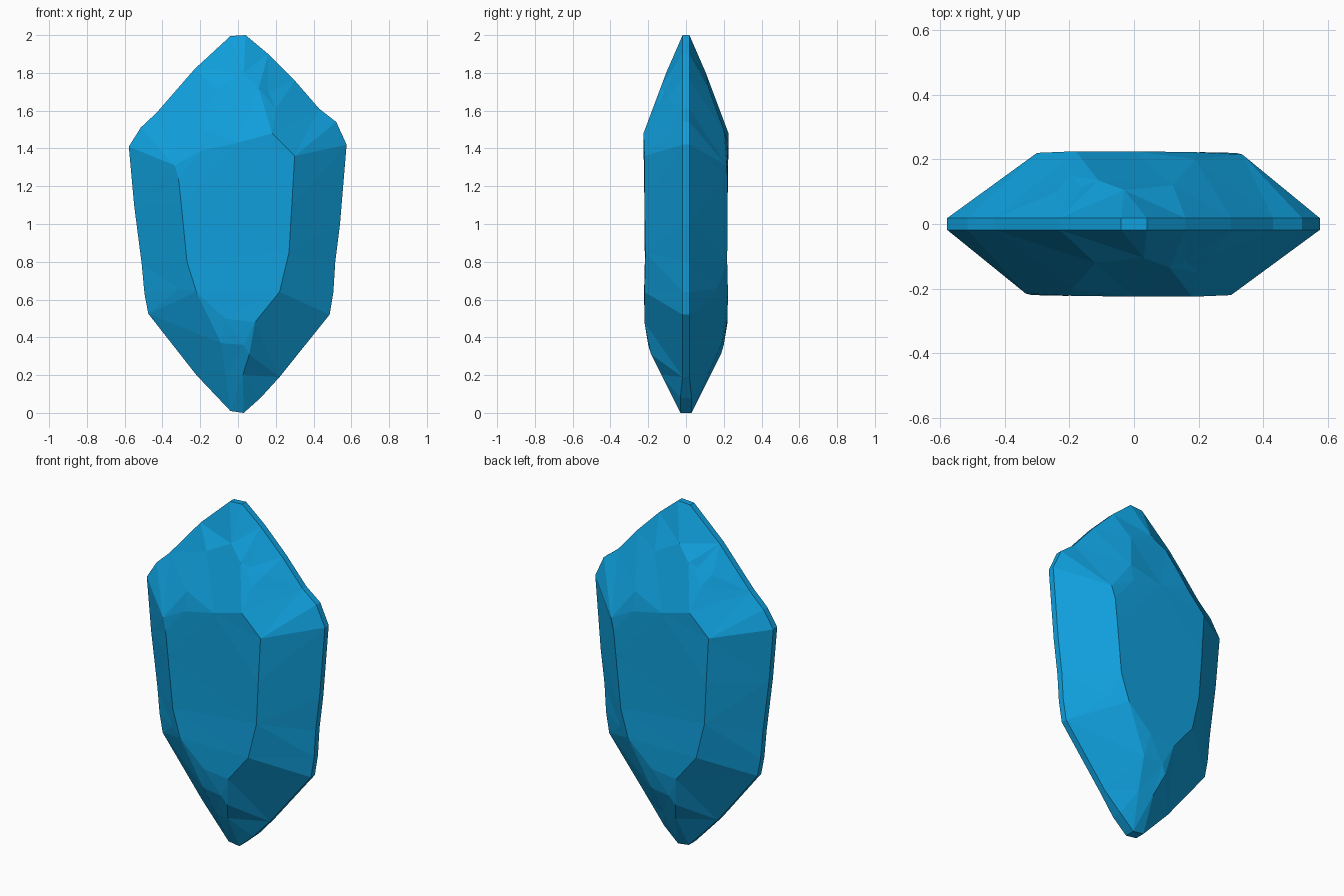
import bpy, bmesh
from mathutils import Vector
from mathutils.geometry import delaunay_2d_cdt

if "Cube" in bpy.data.objects:
    bpy.data.objects.remove(bpy.data.objects["Cube"])

# Silhouette rim (x, z), counter-clockwise seen from the front
RIM = [(0.03, 0.0), (0.12, 0.08), (0.22, 0.19), (0.485, 0.52), (0.505, 0.64), (0.515, 0.8),
       (0.54, 1.0), (0.575, 1.42), (0.52, 1.54), (0.43, 1.61), (0.3, 1.76), (0.16, 1.9),
       (0.04, 2.0), (-0.04, 1.995), (-0.23, 1.82), (-0.43, 1.59), (-0.515, 1.51),
       (-0.578, 1.41), (-0.55, 1.1), (-0.51, 0.79), (-0.495, 0.63), (-0.475, 0.525),
       (-0.22, 0.2), (-0.04, 0.01)]

# Large flat face (x, z, depth)
TABLE = [(0.3, 1.36, .22), (0.285, 1.1, .22), (0.27, 0.85, .215), (0.22, 0.64, .22),
         (0.09, 0.48, .22), (0.03, 0.36, .2), (-0.07, 0.5, .22), (-0.22, 0.64, .222),
         (-0.27, 0.8, .218), (-0.3, 1.1, .22), (-0.315, 1.24, .22), (-0.335, 1.31, .215),
         (-0.19, 1.39, .222), (0.0, 1.43, .225), (0.18, 1.48, .225)]

# Chipped facet corners around the tips (x, z, depth)
CHIPS = [(-0.19, 1.5, .2), (-0.12, 1.72, .12), (0.11, 1.72, .135), (0.03, 1.8, .105),
         (0.16, 1.7, .115), (0.24, 1.67, .1), (0.2, 1.61, .15),
         (-0.31, 0.66, .165), (-0.09, 0.37, .19), (-0.065, 0.2, .115), (0.025, 0.2, .13),
         (0.06, 0.31, .185)]
NT = len(TABLE)
INNER = TABLE + CHIPS
CREASES = [(i, (i + 1) % NT) for i in range(NT)] + [
    (NT, NT + 1), (14, NT + 2), (7, NT + 7), (6, NT + 8), (NT + 8, NT + 9),
    (5, NT + 10), (NT + 2, NT + 3)]
# Creases running from an inner point out to a rim corner (x, z)
TO_RIM = [(0, (0.575, 1.42)), (11, (-0.578, 1.41)), (3, (0.505, 0.64)),
          (NT + 7, (-0.495, 0.63)), (NT + 9, (-0.04, 0.01)), (NT + 10, (0.03, 0.0)),
          (NT + 3, (0.04, 2.0))]


def nearest_rim(x, z):
    return min(range(len(RIM)), key=lambda i: (RIM[i][0] - x) ** 2 + (RIM[i][1] - z) ** 2)


def half(bm, side):
    """One faceted half: side -1 is the front, +1 the back (turned half round)."""
    flip = -side
    n = len(RIM)
    flat = [Vector(p) for p in RIM] + [Vector((flip * x, z)) for x, z, d in INNER]
    depth = [0.03 if z < 0.1 else 0.018 for x, z in RIM] + [d for x, z, d in INNER]
    edges = [(a + n, b + n) for a, b in CREASES]
    edges += [(a + n, nearest_rim(flip * x, z)) for a, (x, z) in TO_RIM]
    co, _, faces, orig, _, _ = delaunay_2d_cdt(flat, edges, [list(range(n))], 1, 1e-5)
    verts, rim = [], {}
    for p, src in zip(co, orig):
        d = depth[src[0]] if src else 0.15
        v = bm.verts.new((p.x, side * d, p.y))
        verts.append(v)
        for s in src:
            rim[s] = v
    for f in faces:
        bm.faces.new([verts[i] for i in f])
    return [rim[i] for i in range(n)]


# Crystal: two faceted halves joined by a narrow girdle
bm = bmesh.new()
front, back = half(bm, -1), half(bm, 1)
for i in range(len(RIM)):
    j = (i + 1) % len(RIM)
    bm.faces.new((front[i], front[j], back[j], back[i]))
bmesh.ops.recalc_face_normals(bm, faces=bm.faces)
mesh = bpy.data.meshes.new("crystal")
bm.to_mesh(mesh)
bm.free()
crystal = bpy.data.objects.new("crystal", mesh)
bpy.context.collection.objects.link(crystal)

# Blue stone
blue = bpy.data.materials.new("blue_stone")
blue.diffuse_color = (0.005, 0.35, 0.72, 1)
blue.use_nodes = True
blue.node_tree.nodes["Principled BSDF"].inputs["Base Color"].default_value = blue.diffuse_color
mesh.materials.append(blue)
